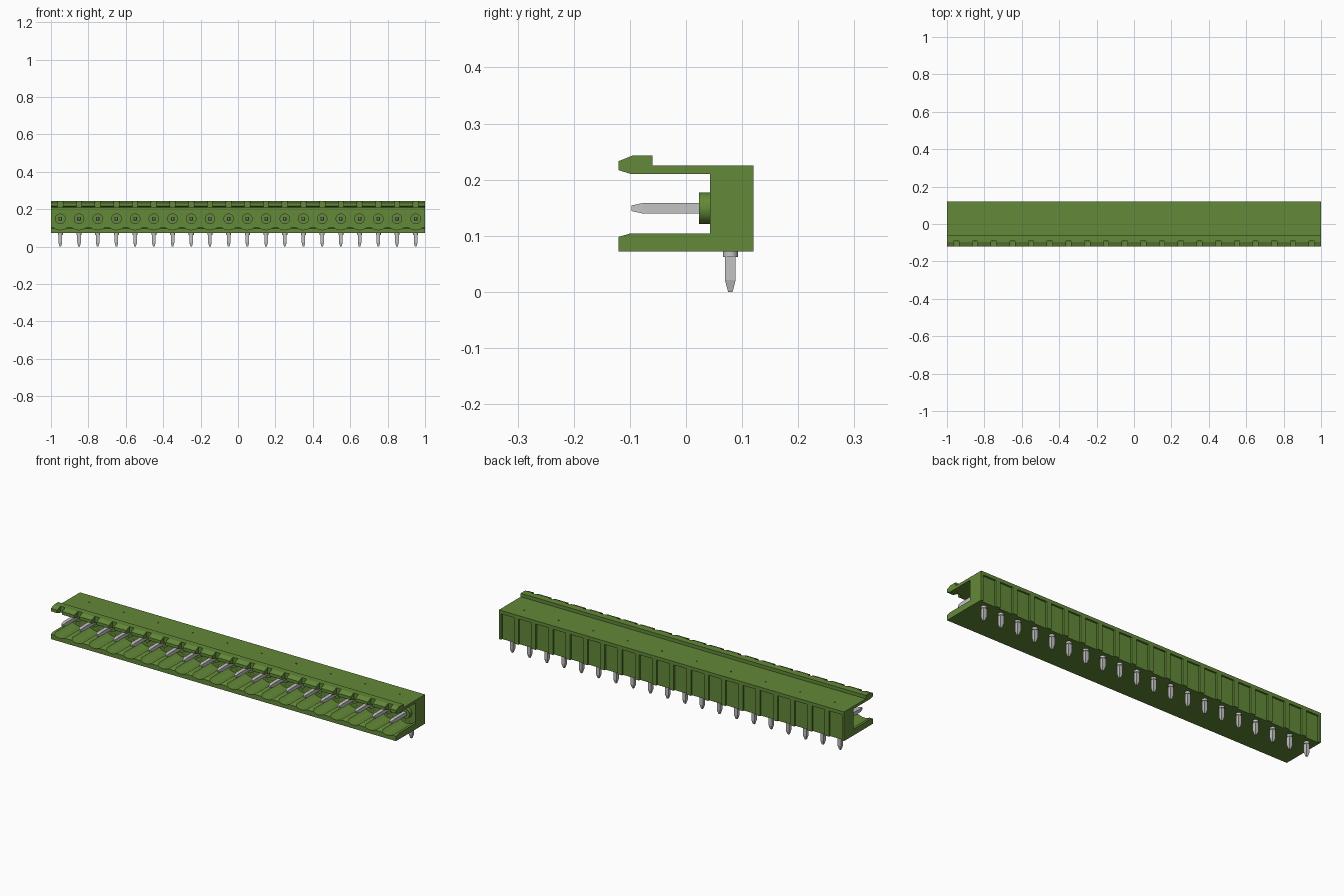
import bpy, bmesh, math
from mathutils import Matrix, Vector

cube = bpy.data.objects.get("Cube")
if cube:
    bpy.data.objects.remove(cube)


def material(name, rgb):
    m = bpy.data.materials.new(name)
    m.use_nodes = True
    m.diffuse_color = (*rgb, 1)
    m.node_tree.nodes["Principled BSDF"].inputs["Base Color"].default_value = (*rgb, 1)
    return m


green = material("green plastic", (0.125, 0.25, 0.04))
metal = material("tinned metal", (0.55, 0.55, 0.55))

PITCH = 0.1
PINS = [-0.95 + PITCH * i for i in range(20)]
PIN_Z = 0.149
TAIL_Y = 0.079


def finish(bm, name, mat, smooth=False):
    bmesh.ops.recalc_face_normals(bm, faces=bm.faces)
    mesh = bpy.data.meshes.new(name)
    bm.to_mesh(mesh)
    bm.free()
    mesh.materials.append(mat)
    ob = bpy.data.objects.new(name, mesh)
    bpy.context.collection.objects.link(ob)
    if smooth:
        bpy.ops.object.select_all(action='DESELECT')
        ob.select_set(True)
        bpy.context.view_layer.objects.active = ob
        bpy.ops.object.shade_smooth_by_angle(angle=math.radians(30))
    return ob


def box(bm, x, y, z):
    """Box from (min, max) ranges."""
    centre = Vector([sum(r) / 2 for r in (x, y, z)])
    size = [r[1] - r[0] for r in (x, y, z)]
    bmesh.ops.create_cube(bm, size=1, matrix=Matrix.Translation(centre) @ Matrix.Diagonal((*size, 1)))


def cylinder(bm, start, end, r1, r2=None, sides=32, spin=0):
    """Cylinder or taper between two points."""
    a, b = Vector(start), Vector(end)
    turn = (b - a).to_track_quat('Z', 'Y').to_matrix().to_4x4()
    bmesh.ops.create_cone(bm, cap_ends=True, segments=sides, radius1=r1,
                          radius2=r1 if r2 is None else r2, depth=(b - a).length,
                          matrix=Matrix.Translation((a + b) / 2) @ turn @ Matrix.Rotation(spin, 4, 'Z'))


def square_pin(bm, start, shoulder, tip, half, tip_half):
    """Square shaft with a tapered point."""
    for a, b, h1, h2 in ((start, shoulder, half, half), (shoulder, tip, half, tip_half)):
        cylinder(bm, a, b, h1 * math.sqrt(2), h2 * math.sqrt(2), 4, math.pi / 4)


# Housing: one C-shaped profile with a latch lip, extruded along x
profile = [(0.12, 0.072), (0.12, 0.225), (-0.06, 0.225), (-0.06, 0.243), (-0.095, 0.243),
           (-0.12, 0.233), (-0.12, 0.217), (-0.098, 0.21), (0.043, 0.21), (0.043, 0.104),
           (-0.1, 0.104), (-0.12, 0.098), (-0.12, 0.072)]
bm = bmesh.new()
end = bm.faces.new([bm.verts.new((-1, y, z)) for y, z in profile])
side = bmesh.ops.extrude_face_region(bm, geom=[end])["geom"]
bmesh.ops.translate(bm, vec=(2, 0, 0), verts=[v for v in side if isinstance(v, bmesh.types.BMVert)])
housing = finish(bm, "housing", green)

# Cutters: plug scallops, lip notches, back panels and top dimples
bm = bmesh.new()
for x in PINS:
    cylinder(bm, (x, -0.15, PIN_Z), (x, 0.0425, PIN_Z), 0.059, sides=48)
    box(bm, (x - 0.014, x + 0.014), (-0.15, -0.092), (0.2095, 0.3))
    box(bm, (x - 0.037, x + 0.037), (0.111, 0.15), (0.05, 0.207))
for x in PINS[::2]:
    cylinder(bm, (x + PITCH / 2, 0.055, 0.22), (x + PITCH / 2, 0.055, 0.25), 0.004, sides=12)
cutter = finish(bm, "housing_cutter", green)
cutter.hide_render = True

cut = housing.modifiers.new("recesses", 'BOOLEAN')
cut.operation = 'DIFFERENCE'
cut.solver = 'EXACT'
cut.object = cutter
bpy.context.view_layer.objects.active = housing
bpy.ops.object.modifier_apply(modifier=cut.name)
bpy.data.objects.remove(cutter)
bpy.ops.object.select_all(action='DESELECT')
housing.select_set(True)
bpy.ops.object.shade_smooth_by_angle(angle=math.radians(20))

# Round bosses around the contacts
bm = bmesh.new()
for x in PINS:
    cylinder(bm, (x, 0.05, PIN_Z), (x, 0.023, PIN_Z), 0.028)
finish(bm, "contact_bosses", green, smooth=True)

# Forward contact pins
bm = bmesh.new()
for x in PINS:
    square_pin(bm, (x, 0.03, PIN_Z), (x, -0.076, PIN_Z), (x, -0.097, PIN_Z), 0.0095, 0.005)
finish(bm, "contact_pins", metal)

# Solder tails pointing down, each with a small collar
bm = bmesh.new()
for x in PINS:
    square_pin(bm, (x, TAIL_Y, 0.08), (x, TAIL_Y, 0.021), (x, TAIL_Y, 0), 0.0095, 0.004)
    cylinder(bm, (x, TAIL_Y, 0.08), (x, TAIL_Y, 0.062), 0.0135, sides=16)
finish(bm, "solder_tails", metal, smooth=True)
